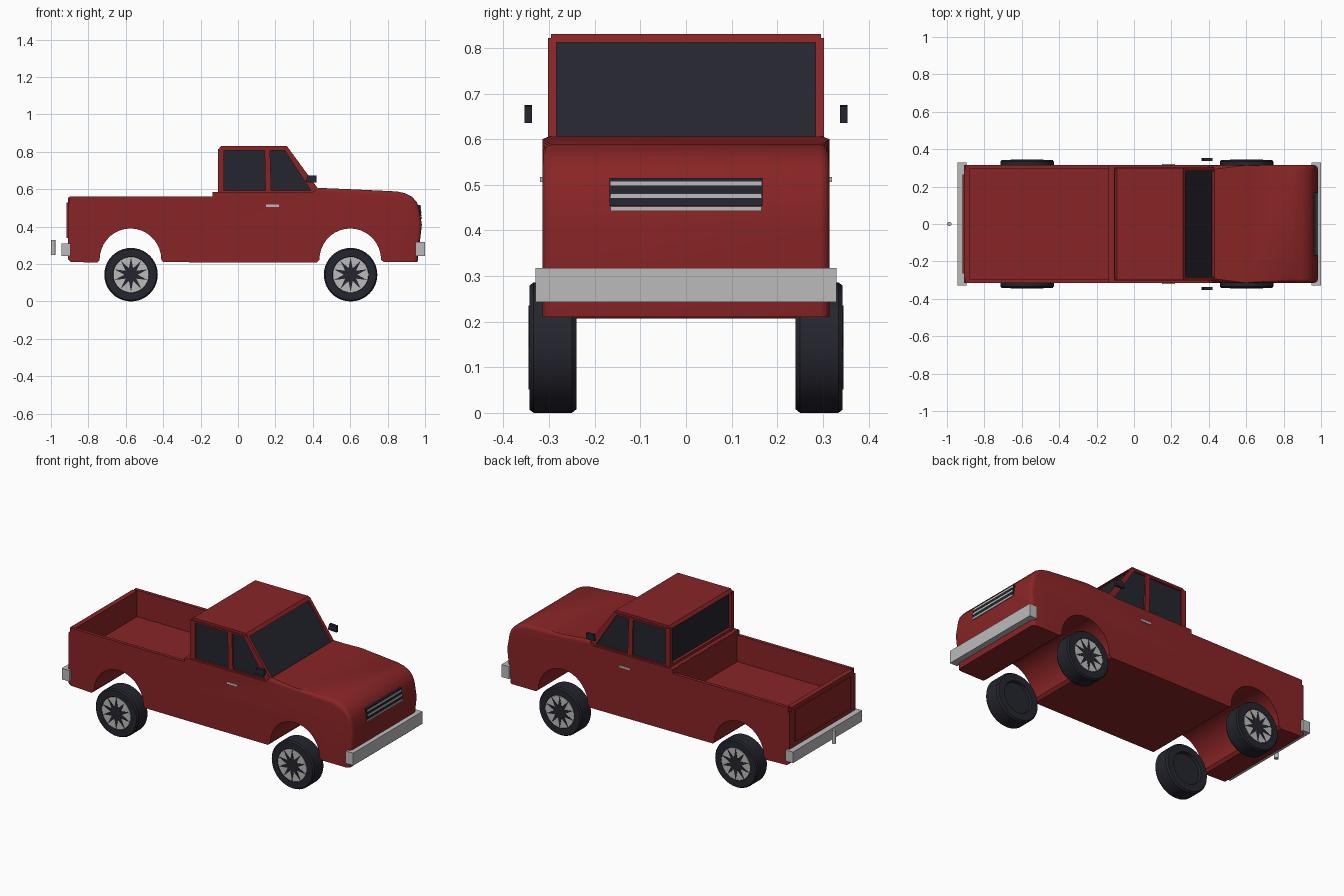
import bpy, bmesh, math

if "Cube" in bpy.data.objects:
    bpy.data.objects.remove(bpy.data.objects["Cube"])


def material(name, rgb):
    m = bpy.data.materials.new(name)
    m.diffuse_color = (*rgb, 1)
    m.use_nodes = True
    m.node_tree.nodes["Principled BSDF"].inputs["Base Color"].default_value = m.diffuse_color
    return m


RED = material("red paint", (0.25, 0.018, 0.019))
DARK = material("dark glass and rubber", (0.018, 0.018, 0.028))
METAL = material("light metal", (0.5, 0.5, 0.5))


def finish(bm, name, mat, mirror=False, smooth=30):
    bmesh.ops.recalc_face_normals(bm, faces=bm.faces)
    me = bpy.data.meshes.new(name)
    bm.to_mesh(me)
    bm.free()
    me.materials.append(mat)
    ob = bpy.data.objects.new(name, me)
    bpy.context.collection.objects.link(ob)
    bpy.ops.object.select_all(action='DESELECT')
    ob.select_set(True)
    bpy.context.view_layer.objects.active = ob
    bpy.ops.object.shade_smooth_by_angle(angle=math.radians(smooth))
    if mirror:
        mod = ob.modifiers.new("mirror", 'MIRROR')
        mod.use_axis = (False, True, False)
        mod.use_mirror_merge = False
    return ob


def prism_mesh(pts, y0, y1):
    """Side profile (x, z) extruded from y0 to y1."""
    bm = bmesh.new()
    face = bm.faces.new([bm.verts.new((x, y0, z)) for x, z in pts])
    new = bmesh.ops.extrude_face_region(bm, geom=[face])["geom"]
    for v in new:
        if isinstance(v, bmesh.types.BMVert):
            v.co.y = y1
    return bm


def prism(name, pts, y0, y1, mat, mirror=False):
    return finish(prism_mesh(pts, y0, y1), name, mat, mirror)


def box(name, x0, x1, y0, y1, z0, z1, mat, mirror=False, bevel=0):
    bm = prism_mesh([(x0, z0), (x1, z0), (x1, z1), (x0, z1)], y0, y1)
    if bevel:
        bmesh.ops.bevel(bm, geom=list(bm.edges), offset=bevel, segments=2,
                        profile=0.5, affect='EDGES')
    return finish(bm, name, mat, mirror)


def lathe(name, profile, mat, segments=40, mirror=False):
    """Closed (radius, y) profile spun about the y axis."""
    bm = bmesh.new()
    verts = [bm.verts.new((r, y, 0)) for r, y in profile]
    edges = [bm.edges.new(p) for p in zip(verts, verts[1:])]
    bmesh.ops.spin(bm, geom=verts + edges, cent=(0, 0, 0), axis=(0, 1, 0),
                   angle=math.tau, steps=segments)
    bmesh.ops.remove_doubles(bm, verts=bm.verts, dist=1e-5)
    return finish(bm, name, mat, mirror)


def arch(cx, steps=18):
    """Wheel arch, running front to back along the sill."""
    return [(cx + 0.165 * math.cos(math.pi * i / steps),
             0.222 + 0.168 * math.sin(math.pi * i / steps)) for i in range(steps + 1)]


# Lower body with nose, hood and wheel arches
profile = [(0.96, 0.21)]
profile += [(0.78, 0.21)] + arch(0.60) + [(0.42, 0.207)]
profile += [(-0.40, 0.21)] + arch(-0.575) + [(-0.755, 0.207)]
profile += [(-0.895, 0.212), (-0.91, 0.225), (-0.91, 0.40), (-0.13, 0.40), (-0.13, 0.585),
            (0.40, 0.585), (0.43, 0.607), (0.60, 0.60), (0.85, 0.588), (0.895, 0.578),
            (0.93, 0.56), (0.955, 0.532), (0.968, 0.50), (0.983, 0.41)]
body = prism_mesh(profile, -0.315, 0.315)
rim = [e for e in body.edges
       if abs(e.verts[0].co.y - e.verts[1].co.y) < 1e-4
       and all(v.co.x > 0.425 and (v.co.z > 0.4 or v.co.x > 0.95) for v in e.verts)]
bmesh.ops.bevel(body, geom=rim, offset=0.022, segments=4, profile=0.5, affect='EDGES')
finish(body, "body", RED)

# Cargo bed walls
box("bed_side", -0.90, -0.13, 0.295, 0.315, 0.40, 0.56, RED, True)
box("bed_front_wall", -0.135, -0.115, -0.315, 0.315, 0.40, 0.584, RED)
box("tailgate", -0.91, -0.88, -0.295, 0.295, 0.40, 0.555, RED)
box("tailgate_post", -0.91, -0.895, 0.295, 0.315, 0.40, 0.53, RED, True)
box("tailgate_panel", -0.916, -0.908, -0.265, 0.265, 0.34, 0.53, RED)

# Cab glass core, then the frame around the windows
prism("cab_glass", [(-0.09, 0.575), (-0.09, 0.815), (0.262, 0.815), (0.418, 0.597),
                    (0.418, 0.575)], -0.293, 0.293, DARK)
box("rear_pillar", -0.107, -0.075, 0.28, 0.303, 0.58, 0.815, RED, True)
prism("door_pillar", [(0.147, 0.58), (0.178, 0.58), (0.171, 0.815), (0.142, 0.815)],
      0.28, 0.303, RED, True)
prism("windshield_pillar", [(0.245, 0.815), (0.268, 0.822), (0.43, 0.60), (0.42, 0.58),
                            (0.398, 0.58)], 0.284, 0.303, RED, True)
box("window_sill", -0.107, 0.41, 0.28, 0.303, 0.58, 0.592, RED, True)
box("rear_window_sill", -0.107, -0.085, -0.29, 0.29, 0.58, 0.60, RED)
box("roof_rail", -0.107, 0.262, 0.28, 0.303, 0.806, 0.816, RED, True)
prism("roof", [(-0.105, 0.812), (-0.092, 0.83), (0.262, 0.83), (0.276, 0.812)],
      -0.296, 0.296, RED)

# Door handles and mirrors
box("door_handle", 0.15, 0.22, 0.312, 0.32, 0.506, 0.517, METAL, True)
prism("side_mirror", [(0.362, 0.638), (0.42, 0.635), (0.42, 0.672), (0.372, 0.675)],
      0.338, 0.354, DARK, True)

# Grille with three bars
prism("grille", [(0.96, 0.453), (0.981, 0.453), (0.975, 0.515), (0.95, 0.515)],
      -0.168, 0.168, DARK)
for i, (z, x) in enumerate([(0.503, 0.979), (0.476, 0.982), (0.447, 0.984)]):
    box(f"grille_bar_{i + 1}", x - 0.02, x, -0.165, 0.165, z - 0.005, z + 0.005, METAL)

# Bumpers and tow post
box("front_bumper", 0.95, 1.0, -0.33, 0.33, 0.243, 0.318, METAL)
box("rear_bumper", -0.945, -0.895, -0.33, 0.33, 0.243, 0.31, METAL)
bm = bmesh.new()
bmesh.ops.create_cone(bm, cap_ends=True, segments=16, radius1=0.012, radius2=0.012, depth=0.08)
tow = finish(bm, "tow_post", METAL)
tow.location = (-0.988, 0, 0.289)

# Wheels: tyre, metal disc and a ten-pointed dark star
tyre = [(0, 0.255), (0.09, 0.255), (0.095, 0.24), (0.135, 0.24), (0.143, 0.25),
        (0.143, 0.334), (0.136, 0.343), (0.097, 0.343), (0.092, 0.334), (0, 0.334)]
disc = [(0, 0.33), (0.095, 0.33), (0.095, 0.343), (0, 0.343)]
star = [((0.092 if i % 2 else 0.036) * math.cos(math.tau * i / 20),
         (0.092 if i % 2 else 0.036) * math.sin(math.tau * i / 20)) for i in range(20)]
for end, x in (("rear", -0.572), ("front", 0.602)):
    for ob in (lathe(f"{end}_tyre", tyre, DARK, mirror=True),
               lathe(f"{end}_wheel_disc", disc, METAL, mirror=True),
               prism(f"{end}_wheel_star", star, 0.34, 0.3455, DARK, True)):
        ob.location = (x, 0, 0.143)
